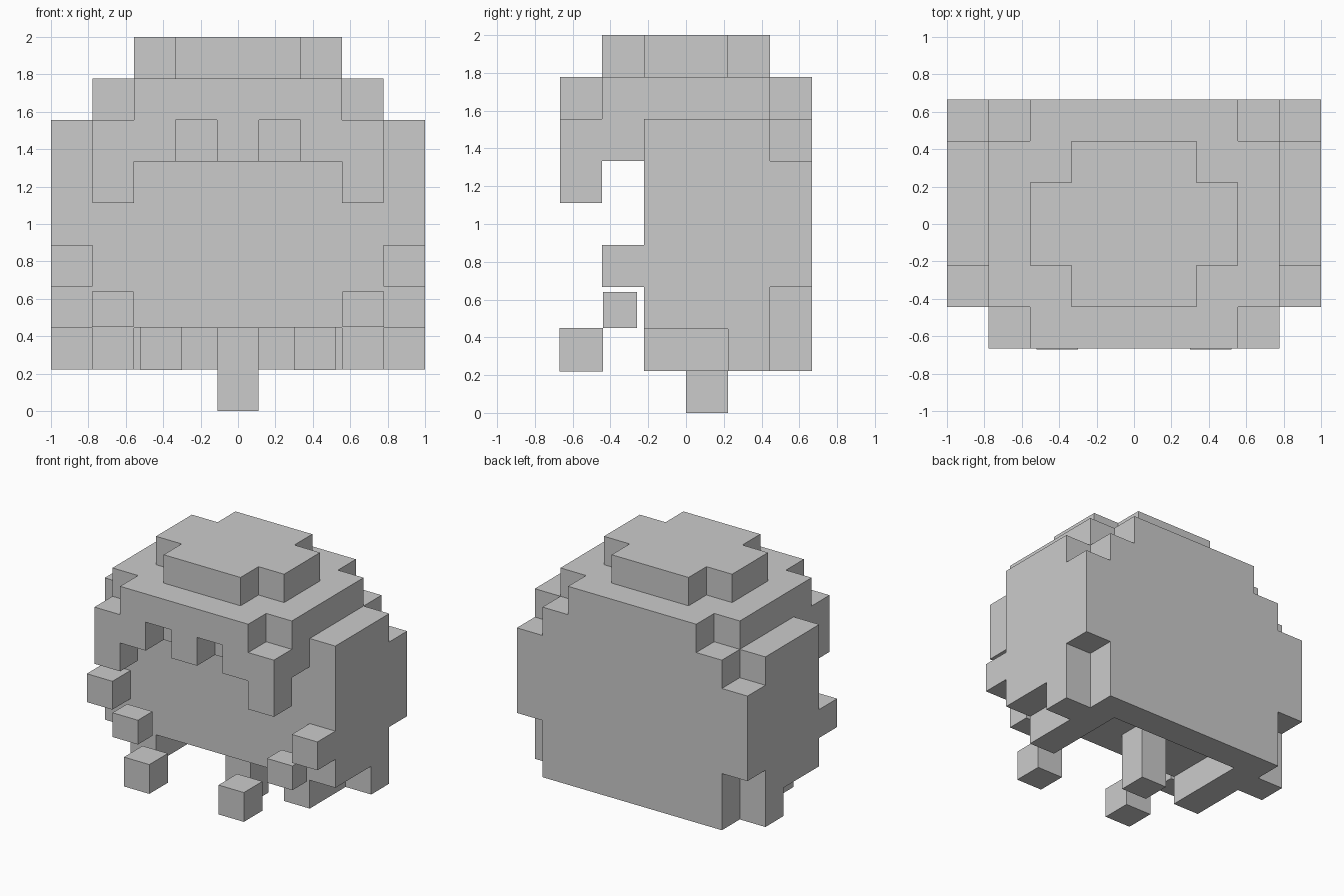
import bpy
import bmesh
from mathutils import Vector

if "Cube" in bpy.data.objects:
    bpy.data.objects.remove(bpy.data.objects["Cube"], do_unlink=True)

UNIT = 2 / 9                       # edge of one block
ORIGIN = Vector((-1, -3 * UNIT, 0))

grey = bpy.data.materials.new("plain grey")
grey.use_nodes = True
grey.diffuse_color = (0.6, 0.6, 0.6, 1)
grey.node_tree.nodes["Principled BSDF"].inputs["Base Color"].default_value = (0.6, 0.6, 0.6, 1)


def cells(x, y, z):
    """Block cells in inclusive index ranges."""
    return {(i, j, k)
            for i in range(x[0], x[1] + 1)
            for j in range(y[0], y[1] + 1)
            for k in range(z[0], z[1] + 1)}


def mirrored(block):
    return block | {(8 - i, j, k) for i, j, k in block}


def finish(name, bm):
    mesh = bpy.data.meshes.new(name)
    bm.to_mesh(mesh)
    bm.free()
    mesh.materials.append(grey)
    obj = bpy.data.objects.new(name, mesh)
    bpy.context.collection.objects.link(obj)


def block_part(name, block, solid):
    """Skin a set of cells, leaving out faces buried in the solid."""
    bm = bmesh.new()
    for cell in sorted(block):
        centre = Vector(cell) + Vector((0.5, 0.5, 0.5))
        for axis in range(3):
            for sign in (-1, 1):
                n = Vector((0, 0, 0))
                n[axis] = sign
                if tuple(int(a + b) for a, b in zip(cell, n)) in solid:
                    continue
                u = Vector((0, 0, 0))
                u[(axis + 1) % 3] = 0.5
                v = n.cross(u)
                mid = centre + n * 0.5
                corners = (mid - u - v, mid + u - v, mid + u + v, mid - u + v)
                bm.faces.new([bm.verts.new(ORIGIN + c * UNIT) for c in corners])
    bmesh.ops.remove_doubles(bm, verts=bm.verts[:], dist=0.001)
    bmesh.ops.dissolve_limit(bm, angle_limit=0.01, verts=bm.verts[:], edges=bm.edges[:])
    finish(name, bm)


def box(name, low, high):
    low, high = Vector(low), Vector(high)
    bm = bmesh.new()
    bmesh.ops.create_cube(bm, size=1)
    for v in bm.verts:
        v.co = (low + high) / 2 + Vector(a * b for a, b in zip(v.co, high - low))
    finish(name, bm)


# Joined block parts
parts = {
    "crown": cells((3, 5), (1, 4), (8, 8)) | cells((2, 6), (2, 3), (8, 8)),
    "upper_hair": (cells((2, 6), (0, 5), (7, 7)) | cells((1, 7), (1, 4), (7, 7))
                   | cells((1, 7), (1, 5), (6, 6))),
    "fringe": mirrored(cells((1, 1), (0, 0), (5, 6)) | cells((2, 2), (0, 0), (6, 6))
                       | cells((4, 4), (0, 0), (6, 6))),
    "head": cells((1, 7), (2, 4), (2, 5)),
    "back_hair": cells((1, 7), (5, 5), (1, 5)) | mirrored(cells((0, 0), (5, 5), (3, 5))),
    "side_hair": mirrored(cells((0, 0), (2, 4), (2, 6)) | cells((0, 0), (4, 4), (1, 1))
                          | cells((1, 1), (2, 4), (1, 1))),
    "side_tufts": mirrored(cells((0, 0), (1, 1), (3, 3))),
}
solid = set().union(*parts.values())
for name, block in parts.items():
    block_part(name, block, solid)

# Neck and loose hair tips
box("neck", (-0.11, 0, 0), (0.11, UNIT, 2 * UNIT))
for side, s in (("left", 1), ("right", -1)):
    for name, x, y, z in (("cheek_tip", (0.56, 0.78), (-0.44, -0.26), (0.45, 0.64)),
                          ("front_tip", (0.3, 0.52), (-0.67, -0.44), (0.22, 0.45))):
        xs = sorted(s * a for a in x)
        box(f"{side}_{name}", (xs[0], y[0], z[0]), (xs[1], y[1], z[1]))
